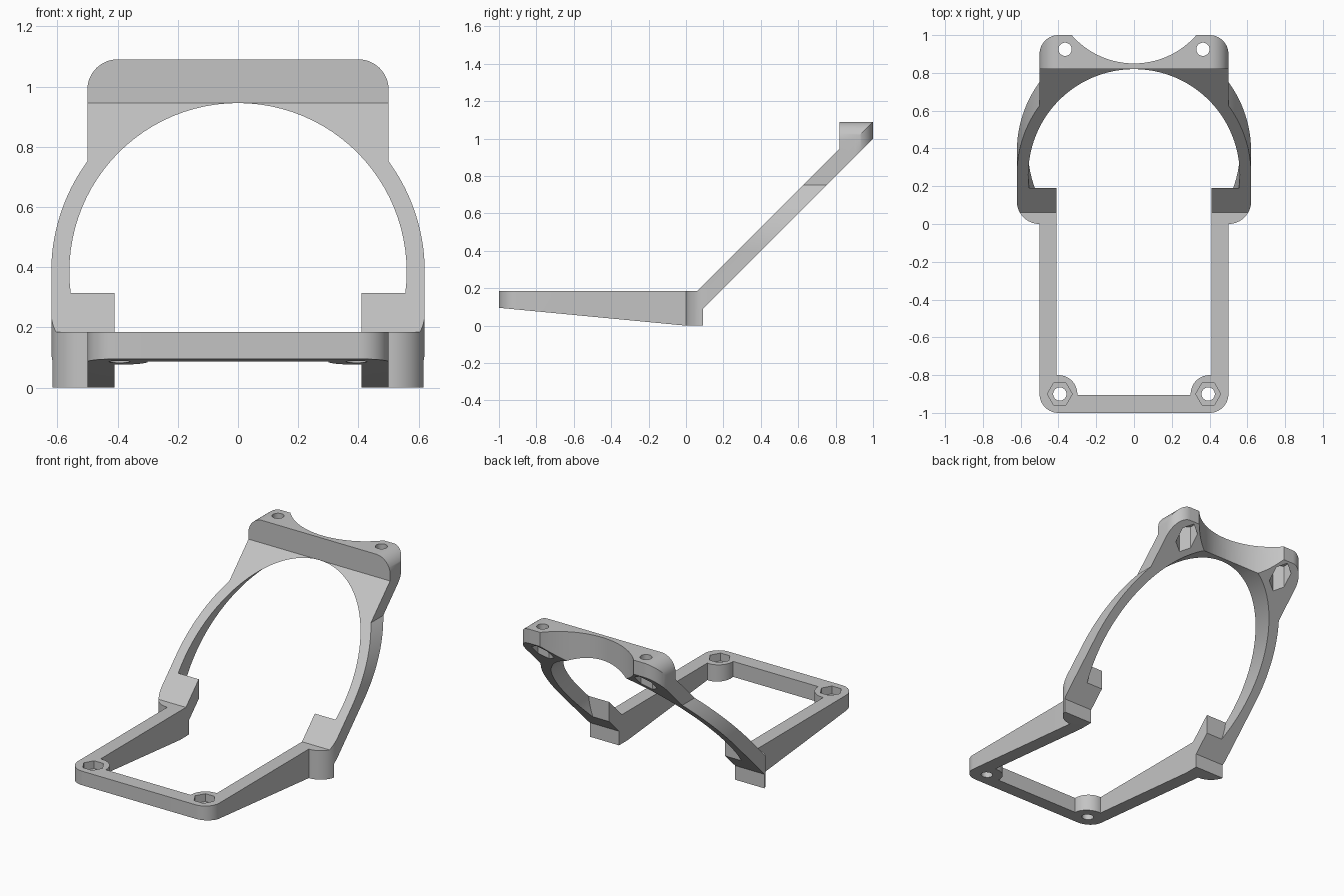
import bpy
from math import cos, sin, radians, sqrt, asin, degrees
from mathutils import Vector

cube = bpy.data.objects.get("Cube")
if cube:
    bpy.data.objects.remove(cube, do_unlink=True)

grey = bpy.data.materials.new("light_grey")
grey.use_nodes = True
grey.diffuse_color = (0.55, 0.55, 0.55, 1)
grey.node_tree.nodes["Principled BSDF"].inputs["Base Color"].default_value = (0.55, 0.55, 0.55, 1)


def arc(cx, cy, r, start, end, steps=16):
    """Points on an arc, angles in degrees."""
    angles = [radians(start + (end - start) * i / steps) for i in range(steps + 1)]
    return [(cx + r * cos(a), cy + r * sin(a)) for a in angles]


def mirrored(half):
    """Close a right-hand half outline by mirroring it to the left."""
    return half + [(-x, y) for x, y in reversed(half)]


def prism(name, outline, axis, low, high):
    """Extrude a flat outline along one axis."""
    place = {"x": lambda u, v, w: (w, u, v),
             "y": lambda u, v, w: (u, w, v),
             "z": lambda u, v, w: (u, v, w)}[axis]
    n = len(outline)
    verts = [place(u, v, w) for w in (low, high) for u, v in outline]
    faces = [tuple(range(n))[::-1], tuple(range(n, 2 * n))]
    faces += [(i, (i + 1) % n, n + (i + 1) % n, n + i) for i in range(n)]
    mesh = bpy.data.meshes.new(name)
    mesh.from_pydata(verts, [], faces)
    area = sum(outline[i][0] * outline[(i + 1) % n][1] - outline[(i + 1) % n][0] * outline[i][1]
               for i in range(n))
    if (area < 0) != (axis == "y"):
        mesh.flip_normals()
    mesh.materials.append(grey)
    obj = bpy.data.objects.new(name, mesh)
    bpy.context.collection.objects.link(obj)
    return obj


def combine(target, cutter, operation):
    mod = target.modifiers.new(cutter.name, "BOOLEAN")
    mod.operation = operation
    mod.solver = "EXACT"
    mod.object = cutter
    bpy.context.view_layer.objects.active = target
    bpy.ops.object.modifier_apply(modifier=mod.name)
    bpy.data.objects.remove(cutter, do_unlink=True)


# Side profile: tapered base, foot, sloping arm and top block
side = [(-1.1, 0.185), (-1.1, 0.105), (0, 0), (0.09, 0), (0.09, 0.09),
        (1.2, 1.2), (0.82, 1.2), (0.82, 0.945), (0.06, 0.185)]
bracket = prism("bracket", side, "x", -0.8, 0.8)

# Plan outline: rounded base corners, shoulders and rear corners
plan = mirrored(arc(0.4, -0.9, 0.1, -90, 0) + arc(0.5, 0.12, 0.12, -90, 0)
                + [(0.62, 0.9)] + arc(0.4, 0.9, 0.1, 0, 90))
combine(bracket, prism("plan_trim", plan, "z", -0.5, 1.5), "INTERSECT")

# Front outline: ring sides, straight neck and rounded top
ring_z, ring_outer, ring_inner = 0.385, 0.62, 0.56
neck = degrees(asin(sqrt(ring_outer ** 2 - 0.5 ** 2) / ring_outer))
front = mirrored([(0.7, -0.3), (0.7, ring_z)] + arc(0, ring_z, ring_outer, 0, neck, 20)
                 + arc(0.4, 0.99, 0.1, 0, 90))
combine(bracket, prism("front_trim", front, "y", -1.5, 1.5), "INTERSECT")

# Round opening through the sloping arm
opening = arc(0, ring_z, ring_inner, 0, 360, 96)[:-1]
combine(bracket, prism("ring_opening", opening, "y", 0.19, 1.5), "DIFFERENCE")

# Base opening, leaving round bosses in the front corners
start = degrees(asin(-0.005 / 0.1))
channel = mirrored(arc(0.4, -0.9, 0.1, 180 - start, 84.26) + [(0.41, 0.3)])
combine(bracket, prism("base_opening", channel, "z", -0.3, 0.4), "DIFFERENCE")

# Curved notch at the back of the top block
notch = arc(0, 1.288, 0.438, 0, 360, 96)[:-1]
combine(bracket, prism("rear_notch", notch, "z", 0.5, 1.5), "DIFFERENCE")

# Screw holes with hexagonal nut pockets
for side_sign in (-1, 1):
    for x, y, low, high, turn in ((0.393, -0.9, 0.135, 0.4, 0), (0.365, 0.925, 0.6, 1.035, 30)):
        hole = arc(side_sign * x, y, 0.035, 0, 360, 32)[:-1]
        combine(bracket, prism("screw_hole", hole, "z", -0.5, 1.5), "DIFFERENCE")
        pocket = arc(side_sign * x, y, 0.066, turn, turn + 360, 6)[:-1]
        combine(bracket, prism("nut_pocket", pocket, "z", low, high), "DIFFERENCE")

bpy.ops.object.select_all(action="DESELECT")
bracket.select_set(True)
bpy.context.view_layer.objects.active = bracket
bpy.ops.object.shade_smooth_by_angle(angle=radians(25))
